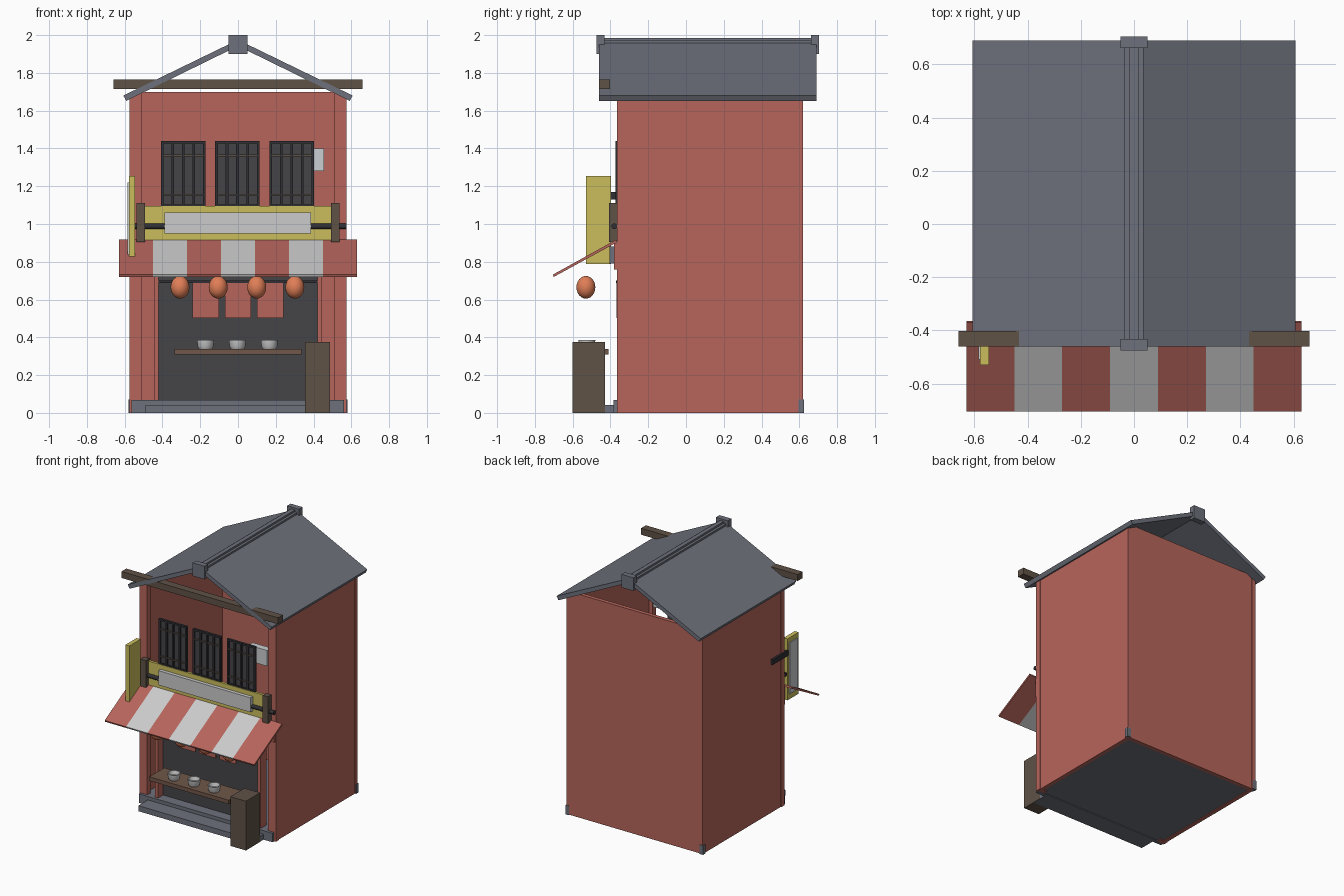
import bpy, bmesh, math
from mathutils import Vector

if "Cube" in bpy.data.objects:
    bpy.data.objects.remove(bpy.data.objects["Cube"])


def mat(name, r, g, b):
    m = bpy.data.materials.new(name)
    m.diffuse_color = (r, g, b, 1)
    m.use_nodes = True
    m.node_tree.nodes["Principled BSDF"].inputs["Base Color"].default_value = m.diffuse_color
    return m


RED = mat("red_plaster", 0.47, 0.13, 0.105)
SLATE = mat("slate", 0.155, 0.165, 0.20)
DARK = mat("dark", 0.06, 0.06, 0.066)
BLACK = mat("lattice_black", 0.03, 0.03, 0.035)
WOOD = mat("wood", 0.115, 0.085, 0.062)
BOARD = mat("board_wood", 0.16, 0.095, 0.065)
YELLOW = mat("yellow", 0.60, 0.51, 0.11)
WHITE = mat("white", 0.75, 0.75, 0.72)
PALE = mat("pale_grey", 0.6, 0.62, 0.64)
ORANGE = mat("orange", 0.75, 0.21, 0.095)


def finish(name, bm, m):
    bmesh.ops.recalc_face_normals(bm, faces=bm.faces)
    me = bpy.data.meshes.new(name)
    bm.to_mesh(me)
    bm.free()
    me.materials.append(m)
    ob = bpy.data.objects.new(name, me)
    bpy.context.collection.objects.link(ob)
    return ob


def box(name, x, y, z, m):
    bm = bmesh.new()
    bmesh.ops.create_cube(bm, size=1)
    for v in bm.verts:
        v.co = [(a[0] + a[1]) / 2 + c * (a[1] - a[0]) for a, c in zip((x, y, z), v.co)]
    return finish(name, bm, m)


def pair(name, x, y, z, m):
    box(name + "_right", x, y, z, m)
    box(name + "_left", (-x[1], -x[0]), y, z, m)


def prism(name, pts, lo, hi, axis, m):
    # extrude a closed profile along x or y
    bm = bmesh.new()
    place = (lambda p, t: (t, p[0], p[1])) if axis == "x" else (lambda p, t: (p[0], t, p[1]))
    face = bm.faces.new([bm.verts.new(place(p, lo)) for p in pts])
    ext = bmesh.ops.extrude_face_region(bm, geom=[face])
    d = Vector((hi - lo, 0, 0)) if axis == "x" else Vector((0, hi - lo, 0))
    bmesh.ops.translate(bm, vec=d, verts=[g for g in ext["geom"] if isinstance(g, bmesh.types.BMVert)])
    return finish(name, bm, m)


def lathe(name, pts, loc, m, n=24):
    bm = bmesh.new()
    vs = [bm.verts.new((r, 0, z)) for r, z in pts]
    es = [bm.edges.new(e) for e in zip(vs, vs[1:])]
    bmesh.ops.spin(bm, geom=vs + es, axis=(0, 0, 1), cent=(0, 0, 0), angle=2 * math.pi, steps=n)
    bmesh.ops.remove_doubles(bm, verts=bm.verts, dist=1e-4)
    bmesh.ops.translate(bm, vec=loc, verts=bm.verts)
    return smooth(finish(name, bm, m))


def smooth(ob):
    bpy.ops.object.select_all(action="DESELECT")
    ob.select_set(True)
    bpy.context.view_layer.objects.active = ob
    bpy.ops.object.shade_smooth_by_angle(angle=math.radians(40))
    return ob


# base, floor and step
box("floor", (-0.54, 0.54), (-0.36, 0.59), (0.005, 0.065), SLATE)
box("front_sill", (-0.565, 0.56), (-0.385, -0.355), (0, 0.068), SLATE)
box("front_step", (-0.49, 0.485), (-0.50, -0.385), (0, 0.042), SLATE)

# open-fronted shell
pair("side_wall", (0.54, 0.57), (-0.355, 0.60), (0, 1.672), RED)
box("back_wall", (-0.545, 0.545), (0.585, 0.615), (0, 1.70), RED)
pair("front_post", (0.51, 0.575), (-0.365, -0.325), (0, 1.69), RED)
pair("back_post", (0.545, 0.575), (0.59, 0.62), (0, 1.67), RED)
pair("back_post_foot", (0.55, 0.58), (0.595, 0.624), (0, 0.07), SLATE)
pair("door_jamb", (0.42, 0.445), (-0.365, -0.29), (0.065, 0.80), RED)
box("lintel", (-0.57, 0.57), (-0.38, -0.345), (0.76, 0.90), RED)
box("shop_recess", (-0.42, 0.42), (-0.30, -0.285), (0.06, 0.80), DARK)
box("awning_rail", (-0.55, 0.55), (-0.405, -0.38), (0.79, 0.88), SLATE)

# gable roof, ridge and cross beam
prism("roof", [(0, 1.975), (0.607, 1.68), (0.592, 1.652), (0, 1.942), (-0.592, 1.652), (-0.607, 1.68)],
      -0.46, 0.69, "y", SLATE)
box("ridge_base", (-0.035, 0.035), (-0.46, 0.69), (1.945, 1.972), SLATE)
box("ridge_top", (-0.016, 0.016), (-0.46, 0.69), (1.96, 1.986), SLATE)
for n, y in (("front", (-0.475, -0.432)), ("back", (0.662, 0.705))):
    box("ridge_cap_" + n, (-0.05, 0.05), y, (1.90, 2.0), SLATE)
box("front_beam", (-0.66, 0.66), (-0.46, -0.402), (1.716, 1.765), WOOD)

# three lattice windows
for i, cx in enumerate((-0.29, -0.003, 0.285)):
    l, r = cx - 0.118, cx + 0.118
    box(f"window_panel_{i}", (l, r), (-0.362, -0.354), (1.09, 1.44), DARK)
    for k in range(5):
        x = l + k * (r - l - 0.014) / 4
        box(f"window_bar_{i}_{k}", (x, x + 0.014), (-0.372, -0.36), (1.09, 1.44), BLACK)
    for z in (1.09, 1.426):
        box(f"window_frame_{i}", (l, r), (-0.371, -0.36), (z, z + 0.014), BLACK)
    for z in (1.15, 1.358):
        box(f"window_rail_{i}", (l, r), (-0.370, -0.36), (z, z + 0.01), WOOD)
# wall unit behind the right window
box("wall_unit", (0.30, 0.455), (-0.30, -0.25), (1.28, 1.40), PALE)

# main sign with end posts and rod
box("sign_board", (-0.50, 0.495), (-0.375, -0.355), (0.905, 1.095), YELLOW)
box("sign_panel", (-0.39, 0.387), (-0.402, -0.37), (0.95, 1.06), WHITE)
pair("sign_post", (0.492, 0.537), (-0.407, -0.36), (0.905, 1.11), WOOD)
ring = [(-0.38 + 0.015 * math.cos(a * math.pi / 6), 0.988 + 0.015 * math.sin(a * math.pi / 6)) for a in range(12)]
smooth(prism("sign_rod", ring, -0.575, 0.575, "x", BLACK))

# projecting side sign
box("side_sign", (-0.578, -0.545), (-0.53, -0.396), (0.787, 1.255), YELLOW)
box("side_sign_panel", (-0.585, -0.57), (-0.51, -0.416), (0.83, 1.22), PALE)
box("side_sign_bracket", (-0.585, -0.565), (-0.40, -0.21), (1.13, 1.17), BLACK)

# striped awning
for i in range(7):
    x = -0.63 + 0.18 * i
    prism(f"awning_stripe_{i}", [(-0.37, 0.917), (-0.705, 0.732), (-0.70, 0.72), (-0.365, 0.903)],
          x, x + 0.18, "x", WHITE if i % 2 else RED)

# lanterns
for i, x in enumerate((-0.307, -0.105, 0.099, 0.301)):
    pts = [(0.05 * math.sin(a * math.pi / 12), 0.06 * math.cos(a * math.pi / 12)) for a in range(13)]
    lathe(f"lantern_{i}", pts, (x, -0.53, 0.665), ORANGE)

# door curtain panels
for i, x in enumerate((-0.17, 0, 0.17)):
    box(f"curtain_{i}", (x - 0.07, x + 0.07), (-0.368, -0.36), (0.502, 0.69), RED)
box("curtain_rod", (-0.42, 0.42), (-0.37, -0.358), (0.688, 0.70), BLACK)

# counter, bowls and crate
box("counter", (-0.335, 0.335), (-0.59, -0.41), (0.308, 0.338), BOARD)
for i, x in enumerate((-0.172, -0.003, 0.166)):
    lathe(f"bowl_{i}", [(0, 0.338), (0.034, 0.338), (0.042, 0.352), (0.045, 0.387), (0.038, 0.387), (0.03, 0.36),
                        (0, 0.356)], (x, -0.525, 0), WHITE)
box("crate", (0.355, 0.487), (-0.60, -0.43), (0, 0.375), WOOD)
